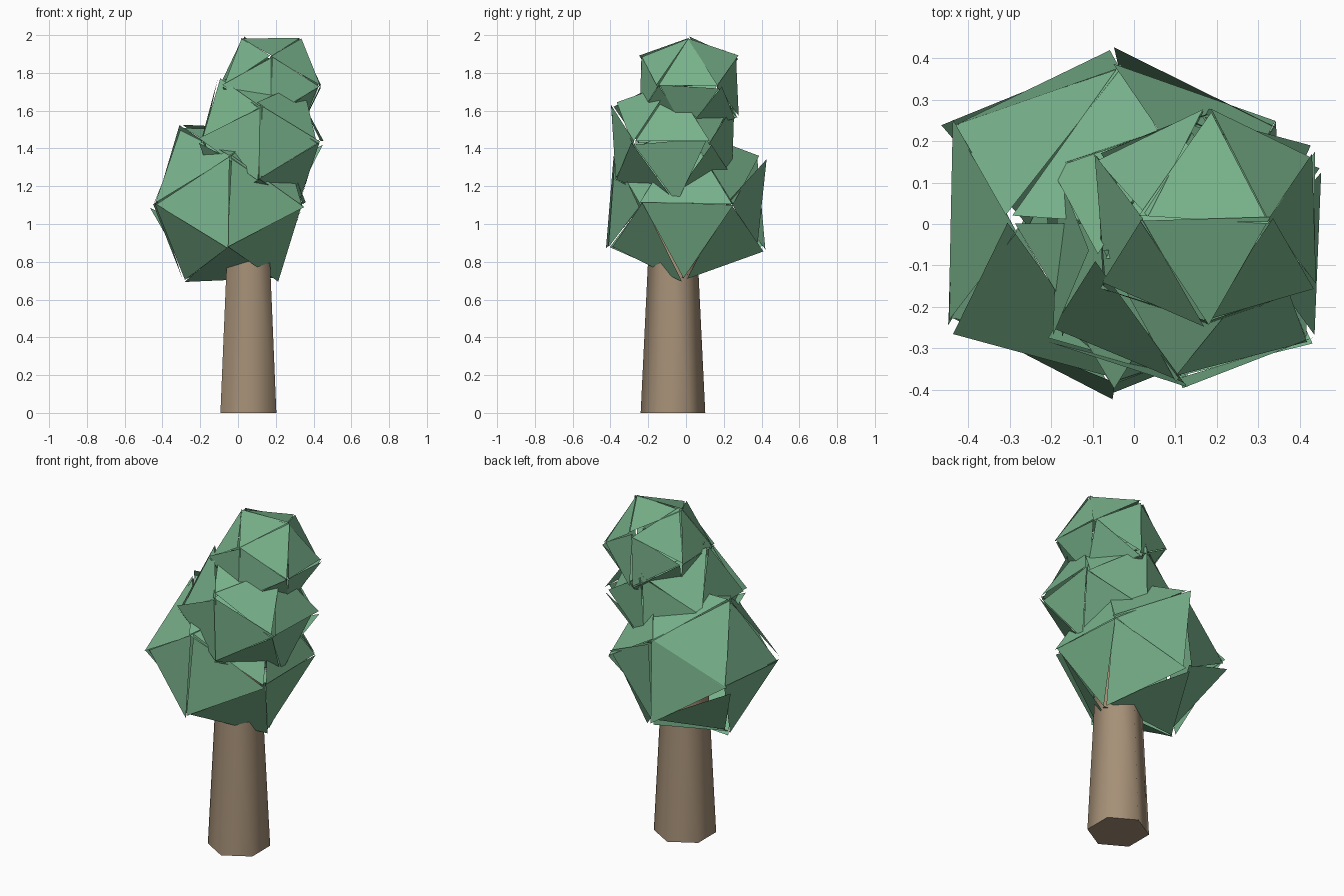
import bpy, bmesh, math, random
from mathutils import Vector, Matrix

if "Cube" in bpy.data.objects:
    bpy.data.objects.remove(bpy.data.objects["Cube"])

random.seed(12)


def material(name, color):
    m = bpy.data.materials.new(name)
    m.diffuse_color = (*color, 1)
    m.use_nodes = True
    m.node_tree.nodes["Principled BSDF"].inputs["Base Color"].default_value = m.diffuse_color
    return m


leaf = material("leaf_green", (0.19, 0.45, 0.26))
bark = material("bark_brown", (0.38, 0.28, 0.185))

# Tapered six-sided trunk, its top hidden in the foliage
H = 1.2
bpy.ops.mesh.primitive_cone_add(vertices=6, radius1=0.171, radius2=0.113, depth=H,
                                location=(0.055, -0.069, H / 2))
trunk = bpy.context.object
trunk.name = "trunk"
trunk.data.materials.append(bark)
bpy.ops.object.shade_smooth_by_angle(angle=math.radians(65))


def foliage(name, center, b):
    """Icosahedron with an edge on top, its faces split and slightly tilted."""
    a = b * 0.618
    bm = bmesh.new()
    for s in (-1, 1):
        for t in (-1, 1):
            for co in ((s * a, 0, t * b), (s * b, t * a, 0), (0, s * b, t * a)):
                bm.verts.new(co)
    bmesh.ops.convex_hull(bm, input=bm.verts[:])
    bmesh.ops.recalc_face_normals(bm, faces=bm.faces[:])
    bmesh.ops.split_edges(bm, edges=bm.edges[:])
    for f in bm.faces:
        c = f.calc_center_median()
        axis = Vector([random.uniform(-1, 1) for _ in range(3)]).normalized()
        rot = Matrix.Rotation(math.radians(random.uniform(2, 8)), 3, axis)
        for v in f.verts:
            v.co = c + rot @ (v.co - c)
    me = bpy.data.meshes.new(name)
    bm.to_mesh(me)
    bm.free()
    me.materials.append(leaf)
    ob = bpy.data.objects.new(name, me)
    ob.location = center
    bpy.context.collection.objects.link(ob)


# Three leaf clumps stacked with an offset
foliage("lower_foliage", (-0.045, 0.0, 1.11), 0.395)
foliage("middle_foliage", (0.115, -0.07, 1.435), 0.318)
foliage("upper_foliage", (0.175, 0.012, 1.73), 0.255)
